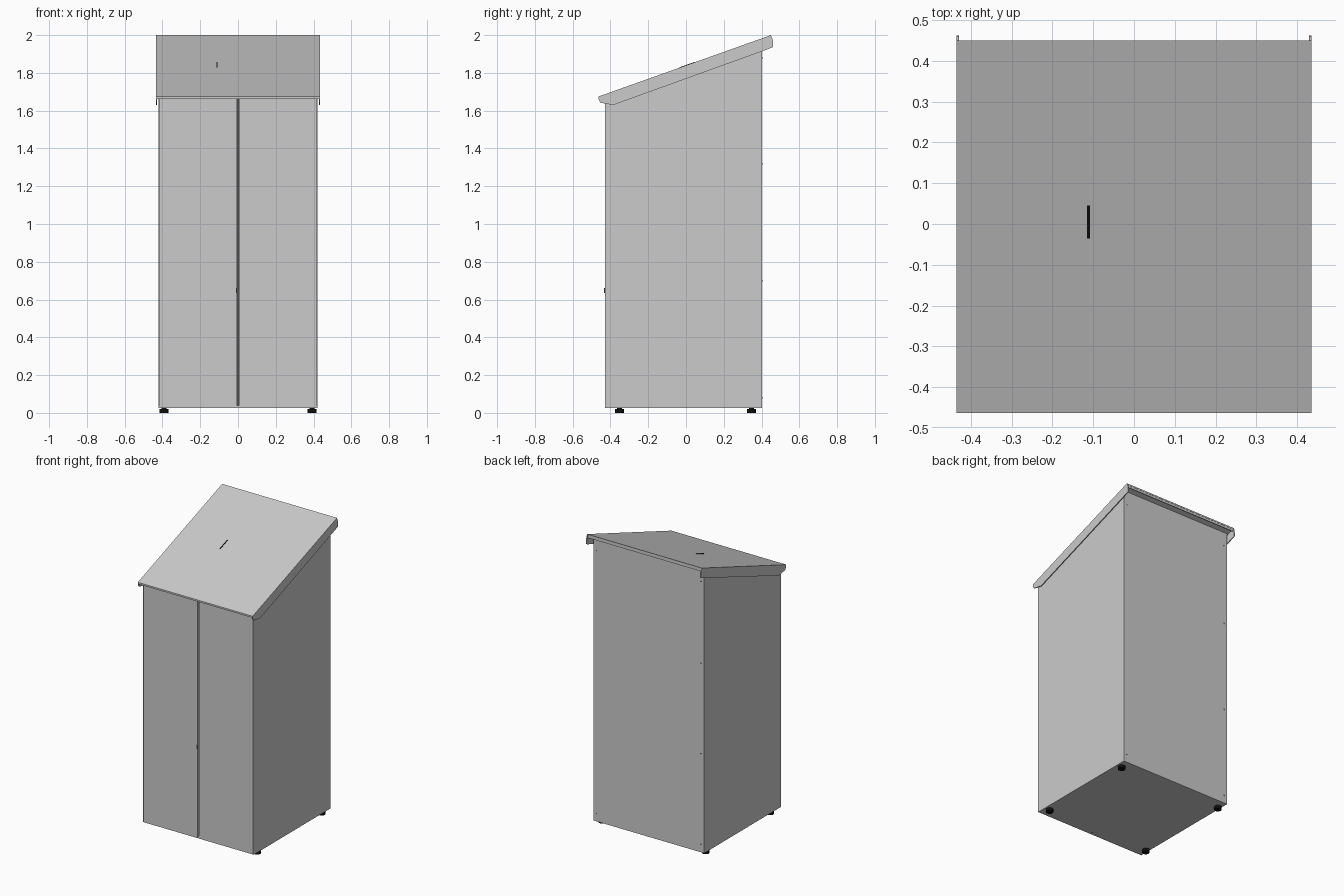
import bpy
import bmesh
import math
from mathutils import Vector

cube = bpy.data.objects.get("Cube")
if cube:
    bpy.data.objects.remove(cube, do_unlink=True)


def make_material(name, colour):
    mat = bpy.data.materials.new(name)
    mat.use_nodes = True
    mat.diffuse_color = colour
    mat.node_tree.nodes["Principled BSDF"].inputs["Base Color"].default_value = colour
    return mat


GREY = make_material("sheet metal grey", (0.6, 0.6, 0.6, 1))
DARK = make_material("dark gap grey", (0.08, 0.08, 0.08, 1))
BLACK = make_material("black rubber", (0.005, 0.005, 0.005, 1))


def finish(bm, name, mat):
    bmesh.ops.recalc_face_normals(bm, faces=bm.faces)
    mesh = bpy.data.meshes.new(name)
    bm.to_mesh(mesh)
    bm.free()
    mesh.materials.append(mat)
    obj = bpy.data.objects.new(name, mesh)
    bpy.context.collection.objects.link(obj)
    return obj


def extrude_profile(name, yz, x0, x1, mat):
    """Side profile in (y, z), extruded from x0 to x1."""
    bm = bmesh.new()
    face = bm.faces.new([bm.verts.new((x0, y, z)) for y, z in yz])
    out = bmesh.ops.extrude_face_region(bm, geom=[face])
    verts = [v for v in out["geom"] if isinstance(v, bmesh.types.BMVert)]
    bmesh.ops.translate(bm, verts=verts, vec=(x1 - x0, 0, 0))
    return finish(bm, name, mat)


def box(name, x, y, z, mat):
    return extrude_profile(name, [(y[0], z[0]), (y[1], z[0]), (y[1], z[1]), (y[0], z[1])],
                           x[0], x[1], mat)


def cylinder(name, centre, radius, depth, mat, axis="Z", sides=24):
    bm = bmesh.new()
    bmesh.ops.create_cone(bm, cap_ends=True, segments=sides, radius1=radius,
                          radius2=radius, depth=depth)
    turn = Vector((0, 0, 1)).rotation_difference(
        Vector((0, 1, 0) if axis == "Y" else (0, 0, 1))).to_matrix()
    bmesh.ops.rotate(bm, verts=bm.verts, matrix=turn)
    bmesh.ops.translate(bm, verts=bm.verts, vec=centre)
    obj = finish(bm, name, mat)
    bpy.context.view_layer.objects.active = obj
    obj.select_set(True)
    bpy.ops.object.shade_smooth_by_angle(angle=math.radians(35))
    obj.select_set(False)
    return obj


# Main measures
FRONT, BACK, HALF, BASE = -0.43, 0.403, 0.42, 0.025
ROOF_FRONT, ROOF_BACK, ROOF_HALF = (-0.463, 1.675), (0.45, 2.0), 0.435
SLOPE = (ROOF_BACK[1] - ROOF_FRONT[1]) / (ROOF_BACK[0] - ROOF_FRONT[0])


def roof_z(y, drop=0.0):
    return ROOF_FRONT[1] + (y - ROOF_FRONT[0]) * SLOPE - drop


def under_roof(name, x, y, mat, drop=0.01):
    """Upright panel whose top follows the roof slope."""
    profile = [(y[0], BASE), (y[1], BASE), (y[1], roof_z(y[1], drop)), (y[0], roof_z(y[0], drop))]
    return extrude_profile(name, profile, x[0], x[1], mat)


# Cabinet: floor, back, and mirrored sides, doors and roof flanges
box("floor_panel", (-HALF, HALF), (FRONT + 0.002, BACK), (BASE, 0.04), GREY)
under_roof("back_panel", (-HALF, HALF), (BACK - 0.012, BACK), GREY)
flange = [ROOF_FRONT, (-0.463, 1.66), (-0.452, 1.642), (-0.385, 1.63),
          (0.405, 1.915), (0.458, 1.935), (0.462, 1.942), (0.459, 1.975), ROOF_BACK]
for side, s in (("left", 1), ("right", -1)):
    under_roof(side + "_side_panel", (s * 0.417, s * HALF), (FRONT, BACK), GREY)
    under_roof(side + "_door", (s * 0.004, s * 0.416), (FRONT, FRONT + 0.018), GREY)
    extrude_profile(side + "_roof_flange", flange, s * (ROOF_HALF - 0.006), s * ROOF_HALF, GREY)

# Recessed strip behind the door gap, and the small lock
under_roof("door_gap_strip", (-0.012, 0.012), (FRONT + 0.018, FRONT + 0.024), DARK)
box("door_lock", (-0.011, -0.004), (FRONT - 0.003, FRONT + 0.002), (0.635, 0.66), DARK)

# Sloping roof sheet with folded front and back lips
extrude_profile("roof_sheet",
                [ROOF_FRONT, ROOF_BACK, (ROOF_BACK[0], ROOF_BACK[1] - 0.01),
                 (ROOF_FRONT[0], ROOF_FRONT[1] - 0.01)],
                -ROOF_HALF + 0.003, ROOF_HALF - 0.003, GREY)
box("roof_front_lip", (-0.43, 0.43), (-0.462, -0.456), (1.663, 1.672), GREY)
box("roof_back_lip", (-0.43, 0.43), (0.443, 0.449), (1.975, 1.995), GREY)

# Narrow slot in the roof
extrude_profile("roof_slot",
                [(-0.035, roof_z(-0.035, -0.002)), (0.045, roof_z(0.045, -0.002)),
                 (0.045, roof_z(0.045, 0.002)), (-0.035, roof_z(-0.035, 0.002))],
                -0.115, -0.108, BLACK)

# Adjustable feet
for depth_name, y in (("front", -0.352), ("back", 0.347)):
    for side, x in (("left", 0.392), ("right", -0.392)):
        name = depth_name + "_" + side + "_foot"
        cylinder(name, (x, y, 0.01), 0.023, 0.02, BLACK)
        cylinder(name + "_stem", (x, y, 0.022), 0.014, 0.012, BLACK)

# Small rivets on the back panel
rivets = [(-0.395, z) for z in (0.08, 0.7, 1.32, 1.88)] + [(0.395, z) for z in (0.08, 1.88)]
for i, (x, z) in enumerate(rivets):
    cylinder("back_rivet_" + str(i + 1), (x, BACK, z), 0.004, 0.003, DARK, "Y", 12)
